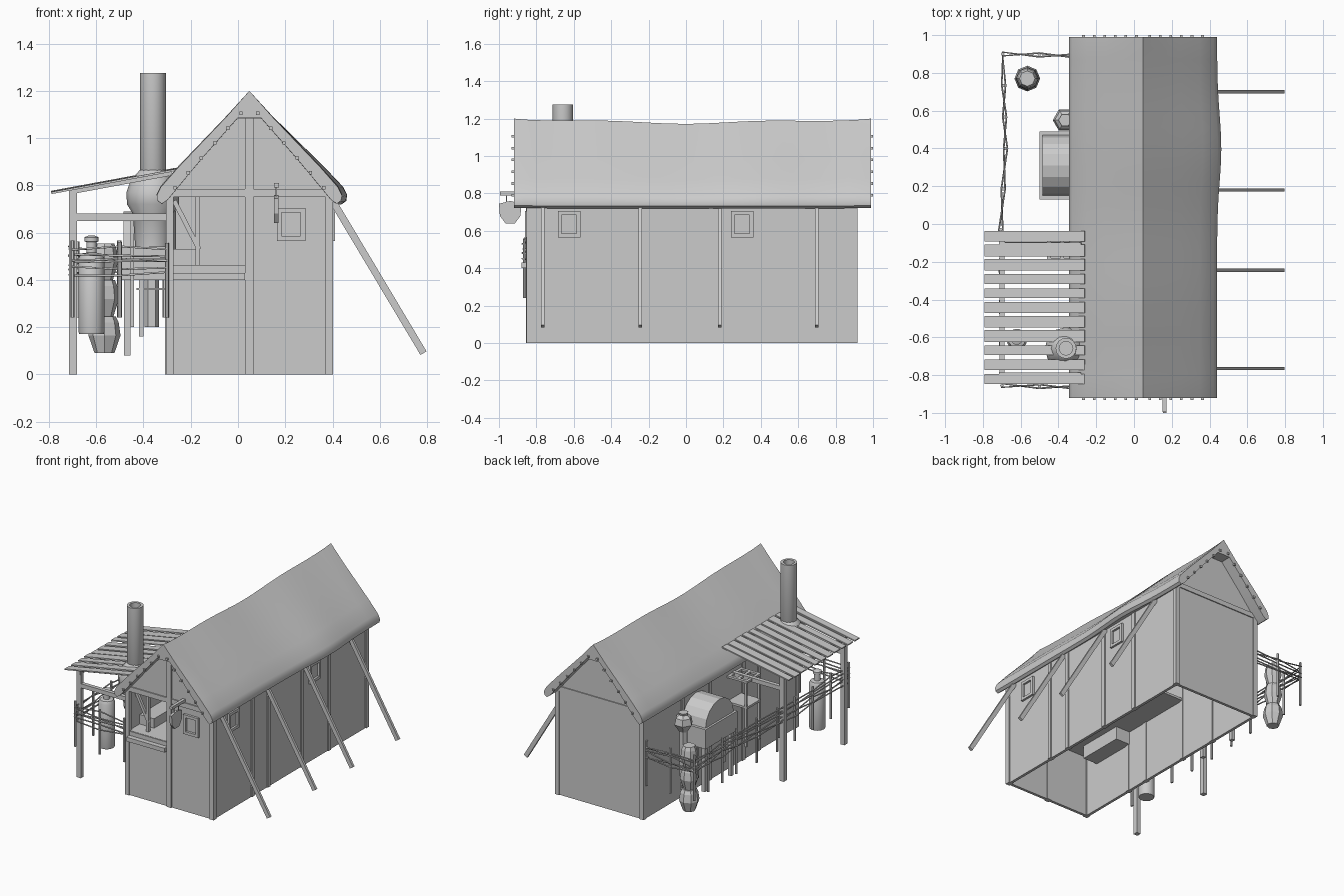
import bpy, bmesh, math, random
from mathutils import Vector

if "Cube" in bpy.data.objects:
    bpy.data.objects.remove(bpy.data.objects["Cube"])
random.seed(4)
CX = 0.048  # house centre line


def mesh(name, verts, faces, smooth=None):
    me = bpy.data.meshes.new(name)
    me.from_pydata(verts, [], faces)
    bm = bmesh.new()
    bm.from_mesh(me)
    bmesh.ops.recalc_face_normals(bm, faces=bm.faces)
    bm.to_mesh(me)
    bm.free()
    ob = bpy.data.objects.new(name, me)
    bpy.context.collection.objects.link(ob)
    if smooth:
        bpy.ops.object.select_all(action='DESELECT')
        bpy.context.view_layer.objects.active = ob
        ob.select_set(True)
        bpy.ops.object.shade_smooth_by_angle(angle=math.radians(smooth))
    return ob


def loft(name, rings, smooth=None):
    n = len(rings[0])
    faces = [(a * n + i, a * n + (i + 1) % n, (a + 1) * n + (i + 1) % n, (a + 1) * n + i)
             for a in range(len(rings) - 1) for i in range(n)]
    faces += [tuple(range(n)), tuple(range((len(rings) - 1) * n, len(rings) * n))]
    return mesh(name, [p for r in rings for p in r], faces, smooth)


def box(name, x0, x1, y0, y1, z0, z1):
    return loft(name, [[(x0, y0, z), (x1, y0, z), (x1, y1, z), (x0, y1, z)] for z in (z0, z1)])


def beam(name, a, b, w, h):
    a, b = Vector(a), Vector(b)
    d = (b - a).normalized()
    s = d.cross(Vector((0, 0, 1)))
    s = s.normalized() if s.length > 1e-4 else Vector((1, 0, 0))
    u = s.cross(d)
    return loft(name, [[p + s * i * w / 2 + u * j * h / 2 for i, j in
                        ((-1, -1), (1, -1), (1, 1), (-1, 1))] for p in (a, b)])


def lathe(name, x, y, prof, n=12, smooth=None):
    return loft(name, [[(x + r * math.cos(2 * math.pi * i / n), y + r * math.sin(2 * math.pi * i / n), z)
                        for i in range(n)] for r, z in prof], smooth)


def twig(name, pts, r):
    cu = bpy.data.curves.new(name, 'CURVE')
    cu.dimensions = '3D'
    cu.bevel_depth, cu.bevel_resolution, cu.use_fill_caps = r, 1, True
    sp = cu.splines.new('POLY')
    sp.points.add(len(pts) - 1)
    for p, co in zip(sp.points, pts):
        p.co = (*co, 1)
    bpy.context.collection.objects.link(bpy.data.objects.new(name, cu))


# Walls, open at the bottom
box("right_wall", .375, .395, -.845, .91, 0, .76)
box("left_wall", -.30, -.28, -.845, .91, 0, .76)
box("back_wall", -.30, .395, .89, .91, 0, .76)
box("front_wall_right", .05, .395, -.845, -.825, 0, .76)
box("front_wall_low", -.30, .05, -.845, -.825, 0, .46)
for nm, y in (("front_gable", -.845), ("back_gable", .89)):
    loft(nm, [[(-.30, t, .75), (.395, t, .75), (.10, t, 1.09), (0, t, 1.09)] for t in (y, y + .02)])

# Timber frame
for nm, x in (("left", -.305), ("right", .37)):
    for e, y in (("front", -.853), ("back", .885)):
        box(f"{nm}_{e}_post", x, x + .033, y, y + .033, 0, .78 if x < 0 else .75)
box("front_middle_post", .03, .065, -.855, -.82, 0, 1.09)
for nm, y in (("front", -.853), ("back", .89)):
    box(f"{nm}_cross_beam", -.29, .385, y, y + .027, .75, .785)
for y in (-.40, -.22, .16, .47):
    box("right_stud", .37, .403, y - .015, y + .015, 0, .74)
    box("left_stud", -.308, -.275, y - .015, y + .015, 0, .74)

# Front serving hatch, counter and stove block inside
box("front_sill", -.275, .03, -.88, -.83, .40, .43)
box("inner_counter", -.285, .03, -.84, .17, .445, .462)
box("stove_block", -.29, -.165, -.72, -.38, .35, .53)
beam("hatch_brace", (-.27, -.78, .735), (-.165, -.78, .53), .02, .02)
box("hatch_brace_post", -.18, -.16, -.79, -.77, .46, .75)
beam("back_inner_brace", (-.275, .4, .7), (-.275, .85, .25), .025, .025)


# Windows
def window(nm, f):
    for a, b, c, d in ((-.06, .06, .05, .07), (-.06, .06, -.07, -.05),
                       (-.06, -.04, -.05, .05), (.04, .06, -.05, .05)):
        box(nm, *f(a, b), c + .635, d + .635)


window("front_window", lambda a, b: (.225 + a, .225 + b, -.862, -.83))
for y in (-.625, .30):
    window("right_window", lambda a, b: (.38, .41, y + a, y + b))

# Thatched roof: sagging ridge and rounded eaves
half = [(0, 1.2), (.10, 1.095), (.20, .99), (.30, .885), (.375, .80), (.392, .765),
        (.388, .735), (.37, .722), (.345, .74), (.20, .915), (.05, 1.085)]
rings = []
N = 32
for k in range(N + 1):
    t = k / N
    y = -.92 + 1.91 * t
    sag = -.02 * math.sin(math.pi * t) ** .6 - .008 * math.cos(t * 4 * math.pi + .3) * math.sin(math.pi * t)
    bulge = .022 * math.exp(-((y - .4) / .25) ** 2)
    end = .93 if k in (0, N) else 1
    right, left = [], []
    for i, (x, z) in enumerate(half):
        o = 1 if i < 6 else .3
        zz = z + sag * o * (1 - x * 1.5) - (.008 if end < 1 and 0 < i < 6 else 0)
        right.append((CX + x + (bulge * x / .39 if i < 8 else 0), y, zz))
        left.append((CX - x, y, zz))
    rings.append(right + left[:0:-1])
loft("thatched_roof", rings, 40)

# Pegs along both gable ends
for y in (-.925, .992):
    for s in (-1, 1):
        for i in range(6):
            x, z = CX + s * (.035 + i * .056), 1.105 - i * .063
            box("roof_peg", x - .007, x + .007, y - .007, y + .008, z - .007, z + .007)

# Slanting props on the right side
for y in (-.765, -.245, .18, .70):
    beam("roof_prop", (.40, y, .735), (.785, y, .09), .018, .03)

# Porch with slatted roof
for i in range(11):
    y = -.82 + i * .0755
    w = random.uniform(.048, .066)
    dz = random.uniform(-.003, .003)
    beam("porch_slat", (-.79, y, .77 + dz), (-.26, y, .868 + dz), w, .009)
for y in (-.80, -.11):
    box("porch_post", -.715, -.682, y - .017, y + .017, 0, .78)
    box("porch_tie", -.69, -.29, y - .014, y + .014, .65, .68)
    beam("porch_rafter", (-.71, y, .772), (-.28, y, .852), .025, .02)
box("porch_plate", -.712, -.685, -.82, -.09, .745, .77)

# Stove hood and hollow chimney
lathe("stove_hood", -.36, -.658, [(.075, .54), (.085, .68), (.11, .72), (.112, .77), (.095, .82),
                                  (.06, .86), (.05, .87)], 12, 50)
lathe("chimney", -.36, -.658, [(.05, .84), (.055, .85), (.055, 1.275), (.036, 1.275), (.036, 1.1)], 16, 40)

# Arched oven on legs
box("oven_base", -.50, -.30, .13, .49, .40, .54)
arch = [(.31 + .16 * math.cos(math.pi * i / 8), .54 + .15 * math.sin(math.pi * i / 8)) for i in range(9)]
loft("oven_arch", [[(x, y, z) for y, z in arch] for x in (-.485, -.30)])
for y in (.16, .46):
    box("oven_outer_leg", -.482, -.455, y - .014, y + .014, .08, .40)
    box("oven_inner_leg", -.42, -.40, y - .01, y + .01, .16, .40)
box("oven_rail", -.43, -.31, .15, .17, .358, .366)

# Wall shelf and rack under the porch
box("wall_shelf", -.46, -.30, -.20, -.04, .475, .49)
for a in ((-.46, -.44, -.20, -.04), (-.32, -.30, -.20, -.04), (-.44, -.32, -.20, -.18),
          (-.44, -.32, -.06, -.04), (-.39, -.37, -.18, -.06)):
    box("rack_frame", *a, .66, .675)
for y in (-.195, -.045):
    box("rack_leg", -.455, -.44, y - .007, y + .007, .2, .66)

# Pots and tall canister
for z0, s in ((.09, 1), (.245, .9), (.40, .85)):
    lathe("stacked_pot", -.565, .77, [(r * s, z0 + h) for r, h in
          ((.042, 0), (.068, .075), (.06, .13), (.048, .155))], 8)
lathe("small_pot", -.365, .55, [(.03, .52), (.065, .575), (.055, .62), (.03, .64), (.035, .655)], 6)
lathe("pot_stand", -.365, .55, [(.03, .2), (.03, .52)], 6)
lathe("canister", -.62, -.61, [(.052, .17), (.055, .18), (.055, .49), (.045, .51), (.022, .515),
                               (.022, .56), (.03, .563), (.03, .58), (.015, .587)], 14, 40)

# Woven fence around the yard
corners = [(-.31, .89), (-.695, .90), (-.68, .40), (-.705, -.03), (-.70, -.855), (-.30, -.865)]
stakes = []
for (ax, ay), (bx, by) in zip(corners, corners[1:]):
    n = max(2, round(math.hypot(bx - ax, by - ay) / .19))
    stakes += [(ax + (bx - ax) * i / n, ay + (by - ay) * i / n) for i in range(n)]
stakes.append(corners[-1])
for x, y in stakes:
    lathe("fence_stake", x, y, [(.009, .24), (.009, .56 + random.uniform(-.01, .01))], 6)
for row in range(6):
    pts = []
    for i, (x, y) in enumerate(stakes):
        o = .010 * (1 if (i + row) % 2 else -1)
        along_x = abs(y) > .84
        pts.append((x + (0 if along_x else o), y + (o if along_x else 0),
                    .43 + row * .02 + random.uniform(-.012, .012)))
    twig("fence_twig", pts, .0045)

# Hanging shield sign on a bracket
box("sign_bracket", .152, .173, -.995, -.84, .79, .81)
shield = [(-.915, .64), (-.965, .64), (-.995, .68), (-1.0, .745), (-.94, .76), (-.88, .745), (-.885, .68)]
loft("hanging_sign", [[(x, y, z) for y, z in shield] for x in (.153, .171)])
for y in (-.96, -.91):
    box("sign_hanger", .159, .165, y - .003, y + .003, .75, .795)
